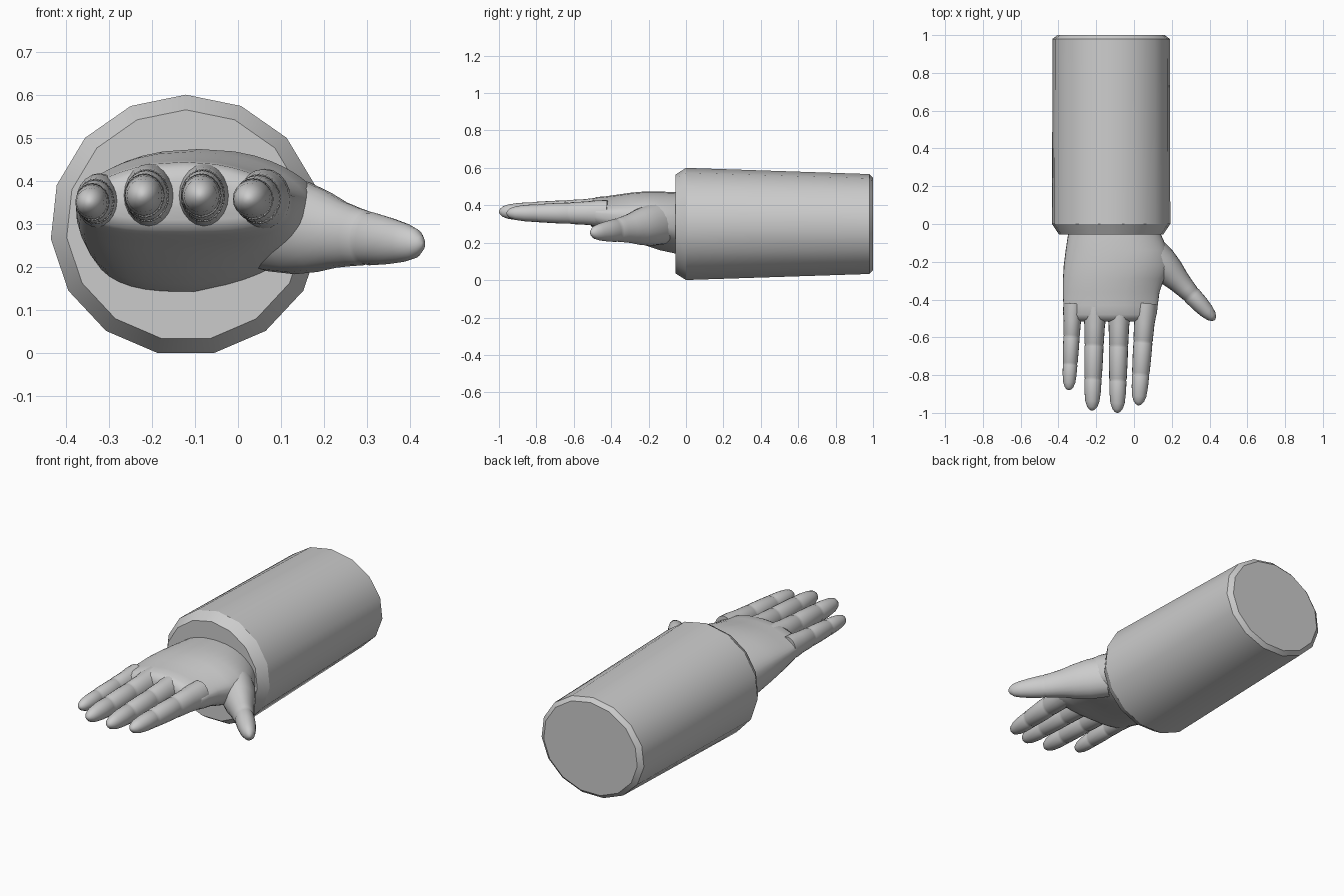
import bpy, bmesh, math
from mathutils import Vector

grey = bpy.data.materials.new("plain grey")
grey.diffuse_color = (0.6, 0.6, 0.6, 1)


def loft(name, rings, angle):
    """Skin a list of closed rings of equal length and cap both ends."""
    bm = bmesh.new()
    loops = [[bm.verts.new(p) for p in ring] for ring in rings]
    n = len(loops[0])
    for a, b in zip(loops, loops[1:]):
        for i in range(n):
            j = (i + 1) % n
            bm.faces.new((a[i], a[j], b[j], b[i]))
    bm.faces.new(loops[0])
    bm.faces.new(loops[-1])
    bmesh.ops.recalc_face_normals(bm, faces=bm.faces)
    mesh = bpy.data.meshes.new(name)
    bm.to_mesh(mesh)
    bm.free()
    obj = bpy.data.objects.new(name, mesh)
    bpy.context.collection.objects.link(obj)
    mesh.materials.append(grey)
    bpy.ops.object.select_all(action='DESELECT')
    obj.select_set(True)
    bpy.context.view_layer.objects.active = obj
    bpy.ops.object.shade_smooth_by_angle(angle=math.radians(angle))
    return obj


def power(v, e):
    return math.copysign(abs(v) ** e, v)


# Sleeve: 15-sided tube, tapering in height towards the back
def sleeve_ring(y, rx, rz):
    return [(-0.121 + rx * math.sin(i * math.tau / 15), y,
             0.297 + rz * math.cos(i * math.tau / 15)) for i in range(15)]


loft("sleeve", [sleeve_ring(*r) for r in (
    (-0.055, 0.278, 0.268), (0.0, 0.315, 0.303),
    (0.98, 0.312, 0.27), (1.0, 0.285, 0.25))], 30)


# Palm: rounded sections from wrist to knuckles
# (y, left, right, bottom, top, bottom lift on the thumb side)
sections = [
    (0.00, -0.335, 0.120, 0.140, 0.465, 0.03),
    (-0.06, -0.350, 0.145, 0.143, 0.470, 0.05),
    (-0.14, -0.362, 0.180, 0.160, 0.474, 0.06),
    (-0.22, -0.372, 0.190, 0.187, 0.474, 0.05),
    (-0.29, -0.376, 0.160, 0.212, 0.468, 0.03),
    (-0.36, -0.376, 0.135, 0.236, 0.458, 0.02),
    (-0.43, -0.374, 0.126, 0.260, 0.448, 0.0),
    (-0.48, -0.370, 0.120, 0.274, 0.444, 0.0),
    (-0.505, -0.355, 0.105, 0.285, 0.430, 0.0),
    (-0.515, -0.325, 0.075, 0.310, 0.405, 0.0),
]


def palm_ring(y, left, right, bottom, top, lift):
    pts = []
    for i in range(40):
        a = i * math.tau / 40
        u, w = power(math.cos(a), 0.66), power(math.sin(a), 0.72)
        z = (top + bottom) / 2 + w * (top - bottom) / 2
        if w < 0:
            z += lift * max(u, 0) * -w
        else:
            z -= 0.05 * u * u * w      # palm falls off towards both edges
        pts.append(((left + right) / 2 + u * (right - left) / 2, y, z))
    return pts


loft("palm", [palm_ring(*s) for s in sections], 60)


# Digits: tubes along a straight axis, given as (fraction, half width, half height)
def digit(name, base, tip, profile, bend=0.0):
    base, tip = Vector(base), Vector(tip)
    axis = (tip - base).normalized()
    side = axis.cross(Vector((0, 0, 1))).normalized()
    up = side.cross(axis)
    rings = []
    for t, w, h in profile:
        c = base.lerp(tip, t) + up * bend * math.sin(math.pi * t)
        rings.append([c + side * w * math.cos(k * math.tau / 20)
                      + up * h * math.sin(k * math.tau / 20) for k in range(20)])
    return loft(name, rings, 50)


# Finger segments with a shallow crease at each of the two joints
finger = [(0, 1.12, 1.1), (0.10, 1.12, 1.08), (0.2, 1.0, 0.98), (0.36, 0.95, 0.91),
          (0.375, 0.89, 0.85), (0.39, 0.93, 0.88), (0.5, 0.92, 0.85), (0.68, 0.86, 0.76),
          (0.695, 0.80, 0.70), (0.71, 0.84, 0.74), (0.82, 0.80, 0.68), (0.91, 0.70, 0.57),
          (0.965, 0.50, 0.41), (0.99, 0.27, 0.22), (1.0, 0.08, 0.07)]

for name, base, tip, w, h in (
        ("little_finger", (-0.322, -0.42, 0.354), (-0.345, -0.88, 0.350), 0.046, 0.058),
        ("ring_finger", (-0.205, -0.43, 0.366), (-0.222, -0.988, 0.366), 0.054, 0.068),
        ("middle_finger", (-0.078, -0.43, 0.366), (-0.088, -1.0, 0.366), 0.054, 0.068),
        ("index_finger", (0.062, -0.42, 0.358), (0.024, -0.96, 0.358), 0.054, 0.064)):
    digit(name, base, tip, [(t, a * w, b * h) for t, a, b in finger])

# Thumb: thick root inside the palm, slanting out and down
digit("thumb", (0.075, -0.13, 0.305), (0.428, -0.508, 0.252), [
    (0, 0.085, 0.115), (0.18, 0.088, 0.11), (0.33, 0.078, 0.095), (0.45, 0.063, 0.078),
    (0.56, 0.054, 0.068), (0.62, 0.050, 0.064), (0.64, 0.047, 0.060), (0.66, 0.049, 0.062),
    (0.78, 0.046, 0.054), (0.88, 0.039, 0.045), (0.95, 0.029, 0.034),
    (0.985, 0.016, 0.019), (1.0, 0.004, 0.005)], -0.005)
